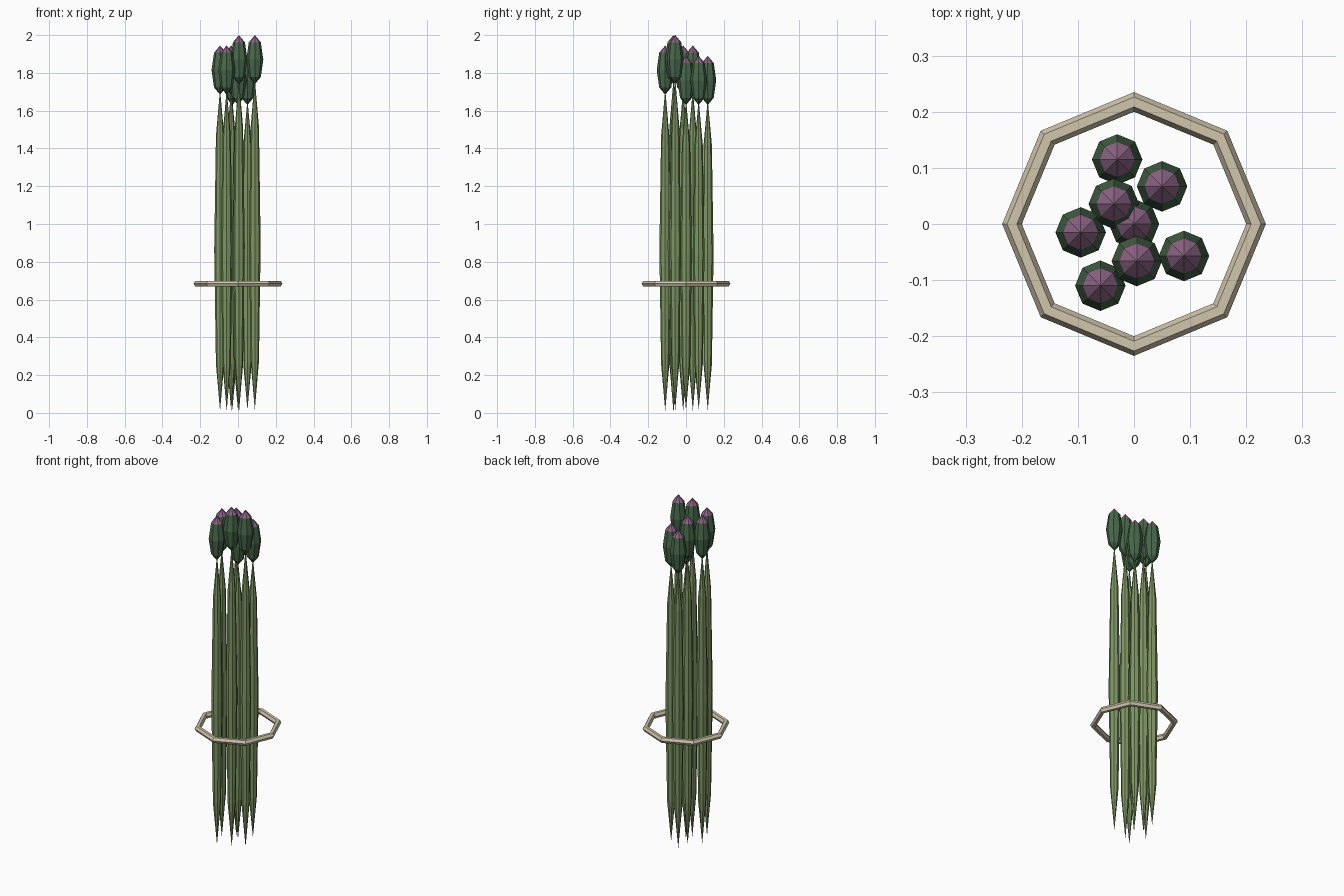
import bpy

if "Cube" in bpy.data.objects:
    bpy.data.objects.remove(bpy.data.objects["Cube"])


def material(name, rgb):
    m = bpy.data.materials.new(name)
    m.diffuse_color = (*rgb, 1.0)
    m.use_nodes = True
    m.node_tree.nodes["Principled BSDF"].inputs["Base Color"].default_value = m.diffuse_color
    return m


stem_green = material("stem green", (0.21, 0.31, 0.125))
bud_green = material("bud green", (0.065, 0.14, 0.07))
tip_purple = material("tip purple", (0.26, 0.125, 0.23))
band_cream = material("band cream", (0.63, 0.565, 0.41))


def spindle(name, x, y, bottom, top, radius, *mats):
    """Eight-sided, four-ring stretched sphere between two heights."""
    bpy.ops.mesh.primitive_uv_sphere_add(segments=8, ring_count=4, radius=1)
    ob = bpy.context.object
    ob.name = name
    ob.location = (x, y, (bottom + top) / 2)
    ob.scale = (radius, radius, (top - bottom) / 2)
    for m in mats:
        ob.data.materials.append(m)
    return ob


# x, y, tip height, foot height of each spear
SPEARS = [
    (-0.03, 0.115, 1.89, 0.015),
    (0.05, 0.067, 1.89, 0.015),
    (0.0, 0.0, 1.89, 0.015),
    (-0.036, 0.036, 1.945, 0.01),
    (-0.095, -0.015, 1.945, 0.01),
    (-0.06, -0.11, 1.945, 0.01),
    (0.005, -0.066, 2.0, 0.0),
    (0.089, -0.057, 2.0, 0.015),
]
HEAD = 0.26

for i, (x, y, tip, foot) in enumerate(SPEARS, 1):
    # long tapered stalk, its point tucked into the bud
    spindle(f"stalk_{i}", x, y, foot, tip - HEAD + 0.03, 0.031, stem_green)
    # bud with a purple crown of the topmost faces
    bud = spindle(f"bud_{i}", x, y, tip - HEAD, tip, 0.045, bud_green, tip_purple)
    for f in bud.data.polygons:
        f.material_index = 1 if f.center.z > 0.75 else 0

# tie band around the bundle
bpy.ops.mesh.primitive_torus_add(major_segments=8, minor_segments=6,
                                 major_radius=0.2175, minor_radius=0.0175,
                                 location=(0, 0, 0.684))
band = bpy.context.object
band.name = "tie_band"
band.data.materials.append(band_cream)
for f in band.data.polygons:
    f.use_smooth = False
